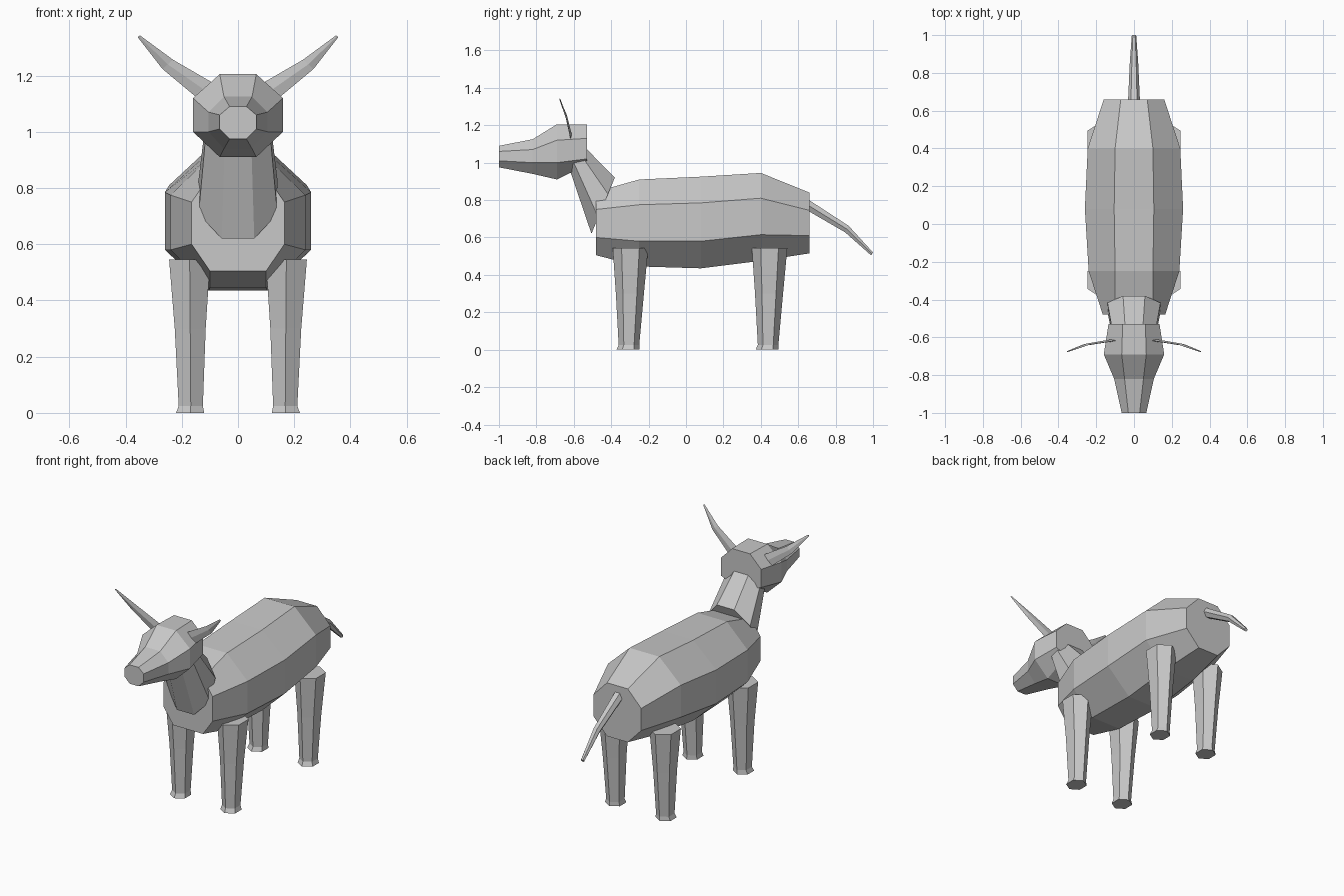
import bpy
import bmesh
import math
from mathutils import Vector

if "Cube" in bpy.data.objects:
    bpy.data.objects.remove(bpy.data.objects["Cube"], do_unlink=True)

grey = bpy.data.materials.new("plain grey")
grey.use_nodes = True
grey.diffuse_color = (0.58, 0.58, 0.58, 1)
grey.node_tree.nodes["Principled BSDF"].inputs["Base Color"].default_value = (0.58, 0.58, 0.58, 1)


def loft(name, rings):
    """Skin a row of equal-length rings and cap both ends."""
    bm = bmesh.new()
    loops = [[bm.verts.new(p) for p in ring] for ring in rings]
    for a, b in zip(loops, loops[1:]):
        for i in range(len(a)):
            j = (i + 1) % len(a)
            bm.faces.new((a[i], a[j], b[j], b[i]))
    bm.faces.new(loops[0])
    bm.faces.new(loops[-1])
    bmesh.ops.recalc_face_normals(bm, faces=bm.faces)
    mesh = bpy.data.meshes.new(name)
    bm.to_mesh(mesh)
    bm.free()
    mesh.materials.append(grey)
    obj = bpy.data.objects.new(name, mesh)
    bpy.context.collection.objects.link(obj)
    return obj


def octagon(y, wide, narrow, bottom, low, high, top):
    """Upright eight-sided section across the model at y."""
    half = [(narrow, bottom), (wide, low), (wide, high), (narrow, top)]
    return [(x, y, z) for x, z in half] + [(-x, y, z) for x, z in reversed(half)]


def polygon(centre, u, v, sides, turn=0.0):
    """Regular polygon stretched along the vectors u and v."""
    angles = [turn + 2 * math.pi * i / sides for i in range(sides)]
    return [Vector(centre) + Vector(u) * math.cos(a) + Vector(v) * math.sin(a)
            for a in angles]


# Body: y, widest half width, flat half width, then four heights
loft("body", [octagon(*s) for s in (
    (-0.48, 0.165, 0.10, 0.505, 0.60, 0.75, 0.845),
    (-0.25, 0.24, 0.10, 0.445, 0.58, 0.775, 0.91),
    (0.08, 0.26, 0.105, 0.435, 0.58, 0.785, 0.925),
    (0.40, 0.245, 0.10, 0.475, 0.615, 0.81, 0.945),
    (0.66, 0.16, 0.07, 0.515, 0.61, 0.745, 0.84))])

# Head, from the back of the skull to the muzzle
loft("head", [octagon(*s) for s in (
    (-0.53, 0.135, 0.06, 0.99, 1.02, 1.13, 1.205),
    (-0.69, 0.16, 0.065, 0.91, 1.00, 1.12, 1.205),
    (-0.82, 0.105, 0.05, 0.94, 1.00, 1.07, 1.125),
    (-1.0, 0.065, 0.03, 0.975, 1.01, 1.06, 1.09))])

# Neck: tilted eight-sided sections
e = 1 / math.cos(math.pi / 8)
loft("neck", [polygon(c, (w * e, 0, 0), (0, dy * e, dz * e), 8, math.pi / 8)
              for c, w, dy, dz in (
    ((0, -0.443, 0.77), 0.14, 0.0625, 0.15),
    ((0, -0.603, 1.06), 0.11, 0.035, 0.05))])

# Tail: six-sided taper
loft("tail", [polygon((0, y, z), (w, 0, 0), (0, w * 0.5, t), 6)
              for y, z, w, t in (
    (0.64, 0.78, 0.032, 0.026),
    (0.86, 0.645, 0.022, 0.02),
    (0.995, 0.512, 0.012, 0.009))])

for side, word in ((1, "left"), (-1, "right")):
    # Legs: six-sided, narrowing to a slightly flared hoof
    for place, y0 in (("front", -0.297), ("back", 0.447)):
        rings = [polygon((side * x, y0 + dy, z), (w * 1.155, 0, 0),
                         (0, d, 0), 6, math.pi / 6)
                 for x, dy, z, w, d in (
            (0.172, 0, 0.545, 0.073, 0.095),
            (0.170, -0.003, 0.30, 0.055, 0.075),
            (0.168, -0.008, 0.025, 0.043, 0.055),
            (0.170, -0.013, 0, 0.05, 0.062))]
        loft(f"{place}_{word}_leg", rings)

    # Horns: thin curved blades
    loft(f"{word}_horn", [polygon((side * x, y, z),
                                  (side * w * 0.75, 0, -w * 0.66),
                                  (0, t, 0), 4)
                          for x, y, z, w, t in (
        (0.08, -0.612, 1.12, 0.038, 0.006),
        (0.128, -0.618, 1.155, 0.038, 0.006),
        (0.25, -0.638, 1.24, 0.025, 0.005),
        (0.353, -0.675, 1.34, 0.005, 0.003))])
